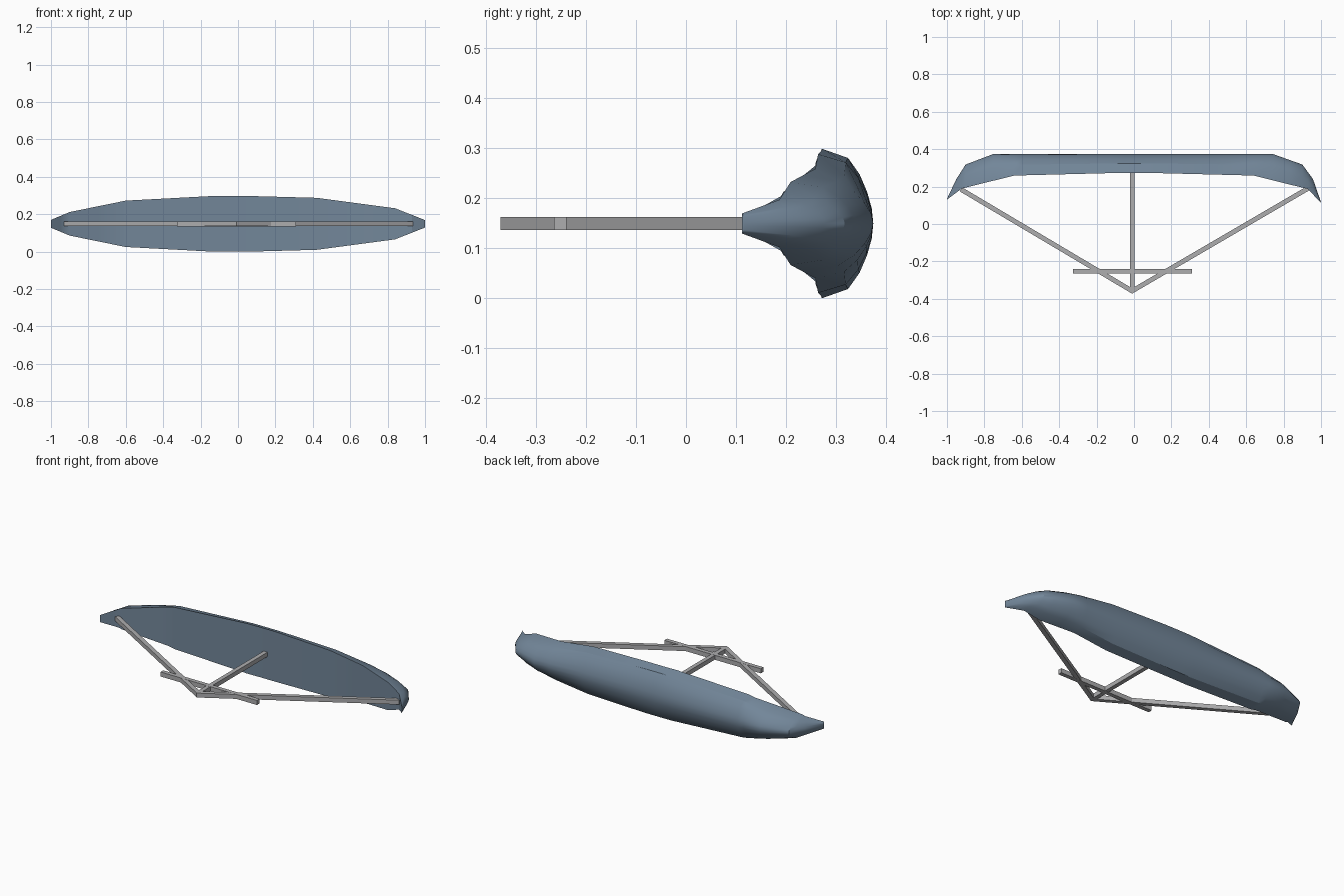
import bpy
import bmesh
import math
from mathutils import Vector

if "Cube" in bpy.data.objects:
    bpy.data.objects.remove(bpy.data.objects["Cube"])

MID_Z = 0.149


def make_material(name, color):
    mat = bpy.data.materials.new(name)
    mat.use_nodes = True
    mat.diffuse_color = color
    mat.node_tree.nodes["Principled BSDF"].inputs["Base Color"].default_value = color
    return mat


slate_blue = make_material("slate blue", (0.17, 0.24, 0.32, 1))
light_grey = make_material("light grey", (0.42, 0.42, 0.43, 1))


def lerp_table(table, x):
    for (x0, a), (x1, b) in zip(table, table[1:]):
        if x <= x1:
            return a + (b - a) * (x - x0) / (x1 - x0)
    return table[-1][1]


def finish(name, bm, mat):
    bmesh.ops.recalc_face_normals(bm, faces=bm.faces)
    mesh = bpy.data.meshes.new(name)
    bm.to_mesh(mesh)
    bm.free()
    mesh.materials.append(mat)
    obj = bpy.data.objects.new(name, mesh)
    bpy.context.collection.objects.link(obj)
    return obj


# Wing outlines along its span: half height, front edge and back bulge
half_height = [(-1, 0.021), (-0.9, 0.063), (-0.6, 0.124), (-0.13, 0.149),
               (0.05, 0.149), (0.42, 0.139), (0.84, 0.083), (1, 0.02)]
front_edge = [(-1, 0.13), (-0.92, 0.19), (-0.64, 0.259), (-0.05, 0.274),
              (0.05, 0.274), (0.64, 0.259), (0.93, 0.187), (1, 0.112)]
back_edge = [(-1, 0.134), (-0.95, 0.24), (-0.9, 0.318), (-0.75, 0.375),
             (0.74, 0.375), (0.9, 0.318), (0.957, 0.24), (1, 0.116)]
# Half cross-section of the back: depth fraction, height fraction
arc = [(0, 1), (0.5, 0.88), (0.73, 0.66), (0.88, 0.42), (0.97, 0.2), (1, 0)]
section = arc + [(d, -h) for d, h in reversed(arc[:-1])]

# Wing: loft the section along the span, flat on the front
bm = bmesh.new()
stations = sorted({x for t in (half_height, front_edge, back_edge) for x, _ in t})
rings = []
for x in stations:
    h, f, b = (lerp_table(t, x) for t in (half_height, front_edge, back_edge))
    rings.append([bm.verts.new((x, f + (b - f) * d, MID_Z + h * v)) for d, v in section])
count = len(section)
for r0, r1 in zip(rings, rings[1:]):
    for i in range(count):
        j = (i + 1) % count
        bm.faces.new((r0[i], r0[j], r1[j], r1[i]))
bm.faces.new(rings[0])
bm.faces.new(rings[-1])
wing = finish("wing", bm, slate_blue)
bpy.context.view_layer.objects.active = wing
wing.select_set(True)
bpy.ops.object.shade_smooth_by_angle(angle=math.radians(30))
wing.select_set(False)


# Frame: square rods between two points in plan
def rod(name, start, end, width=0.025, height=0.026):
    a, b = Vector(start), Vector(end)
    span = b - a
    bm = bmesh.new()
    bmesh.ops.create_cube(bm, size=1)
    bmesh.ops.scale(bm, vec=(span.length, width, height), verts=bm.verts)
    obj = finish(name, bm, light_grey)
    mid = (a + b) / 2
    obj.location = (mid.x, mid.y, MID_Z)
    obj.rotation_euler.z = math.atan2(span.y, span.x)


rod("right_arm", (-0.005, -0.361), (-0.925, 0.185))
rod("left_arm", (-0.015, -0.361), (0.93, 0.19))
rod("centre_strut", (-0.01, -0.365), (-0.01, 0.276))
rod("control_bar", (-0.325, -0.252), (0.31, -0.252), height=0.027)
